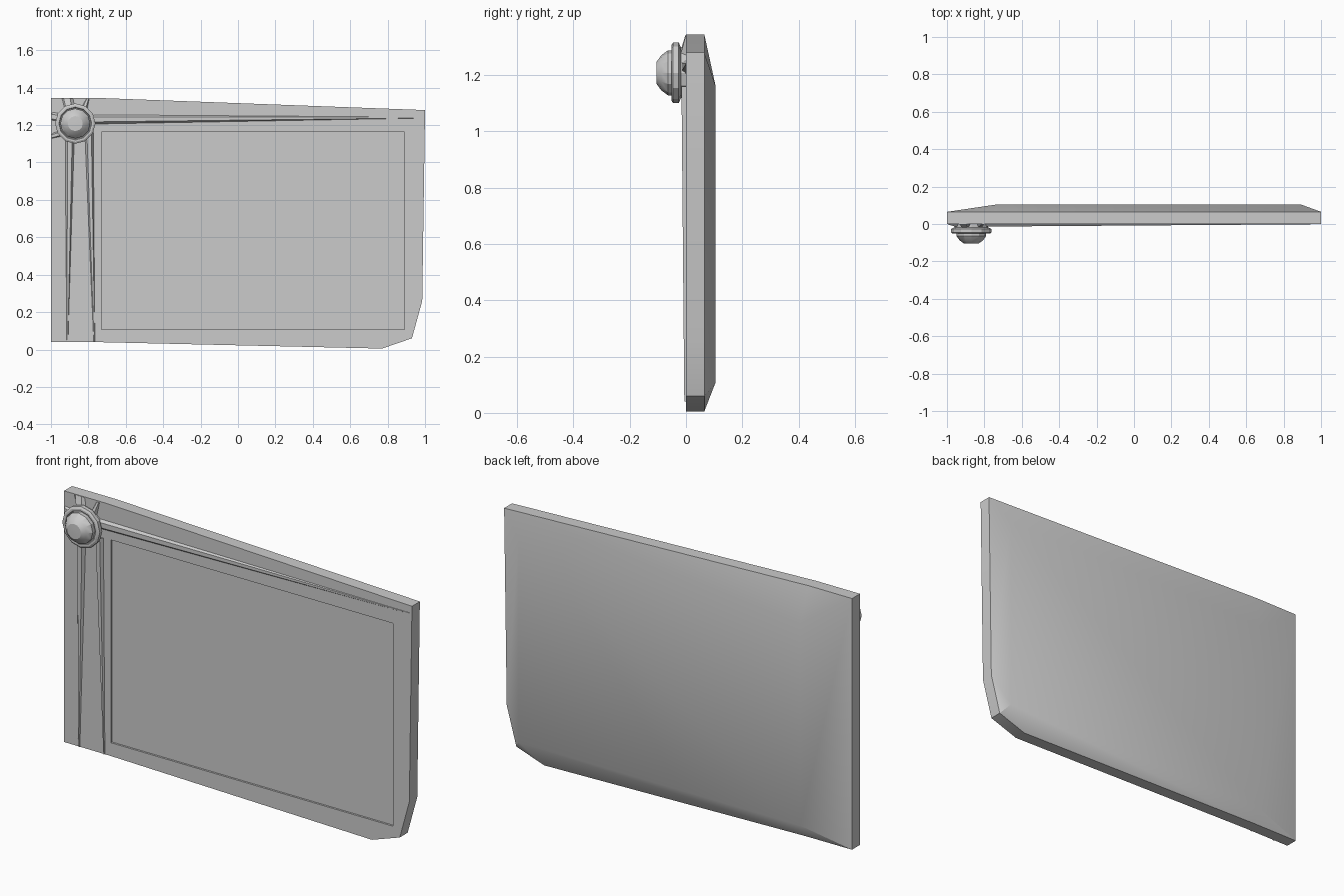
import bpy, bmesh, math
from mathutils import Vector

if "Cube" in bpy.data.objects:
    bpy.data.objects.remove(bpy.data.objects["Cube"])

def finish(name, bm, angle=30):
    bmesh.ops.recalc_face_normals(bm, faces=bm.faces[:])
    me = bpy.data.meshes.new(name)
    bm.to_mesh(me)
    bm.free()
    ob = bpy.data.objects.new(name, me)
    bpy.context.collection.objects.link(ob)
    bpy.ops.object.select_all(action='DESELECT')
    ob.select_set(True)
    bpy.context.view_layer.objects.active = ob
    bpy.ops.object.shade_smooth_by_angle(angle=math.radians(angle))
    return ob

# Panel: irregular outline, recessed front field, bulged bevelled back
outline = [(-1, .04), (-.73, .039), (.77, .005), (.93, .06),
           (.985, .26), (1, 1.28), (-.75, 1.345), (-1, 1.345)]
inner = [(-.73, .108), (.89, .108), (.89, 1.162), (-.73, 1.162)]
to_inner = [0, 0, 1, 1, 1, 2, 3, 3]   # inner corner each outline point joins

bm = bmesh.new()
def ring(pts, y):
    return [bm.verts.new((x, y, z)) for x, z in pts]

recess, lip = ring(inner, .01), ring(inner, 0)
front, side = ring(outline, 0), ring(outline, .065)
back = ring(inner, .105)
bm.faces.new(recess)
bm.faces.new(back)

def bridge(a, b, mapping):
    n = len(a)
    for i in range(n):
        j = (i + 1) % n
        vs = [a[i], a[j], b[mapping[j]], b[mapping[i]]]
        bm.faces.new(list(dict.fromkeys(vs)))

bridge(recess, lip, range(4))
bridge(front, lip, to_inner)
bridge(front, side, range(8))
bridge(side, back, to_inner)
finish("panel", bm)

# Folds: tapering ridges running out from the stud
def fold(name, a, b, tip, h0, h1, tip_w=.004):
    """Ridge from base edge a-b to a narrow tip, heights h0 to h1."""
    bm = bmesh.new()
    a, b, t = Vector(a), Vector(b), Vector(tip)
    d = (b - a).normalized() * tip_w
    rows = []
    for p, q, h in ((a, b, h0), (t - d, t + d, h1)):
        m = (p + q) / 2
        rows.append([bm.verts.new((v.x, y, v.y))
                     for v, y in ((p, .002), (p.lerp(m, .5), -h),
                                  (q.lerp(m, .5), -h), (q, .002))])
    for i in range(4):
        j = (i + 1) % 4
        bm.faces.new([rows[0][i], rows[0][j], rows[1][j], rows[1][i]])
    for r in rows:
        bm.faces.new(r)
    finish(name, bm, 20)

fold("fold_down_outer", (-.925, 1.16), (-.873, 1.16), (-.912, .04), .016, .006)
fold("fold_down_inner", (-.82, 1.16), (-.772, 1.16), (-.768, .04), .016, .006)
fold("fold_right", (-.82, 1.203), (-.82, 1.257), (.99, 1.24), .014, .001)
fold("fold_top_left", (-.93, 1.27), (-.87, 1.27), (-.915, 1.343), .024, .002, .035)
fold("fold_top_right", (-.85, 1.27), (-.81, 1.27), (-.805, 1.338), .02, .002, .01)
fold("fold_left_upper", (-.93, 1.21), (-.93, 1.26), (-.995, 1.245), .022, .002, .025)
fold("fold_left_lower", (-.93, 1.14), (-.93, 1.18), (-.995, 1.14), .022, .002, .015)

# Stud: faceted collar and domed cap, turned around the y axis
def lathe(name, profile, sides, angle, cx=-.87, cz=1.208):
    bm = bmesh.new()
    rings = []
    for r, y in profile:
        rings.append([bm.verts.new((cx + r * math.cos(2 * math.pi * i / sides), y,
                                    cz + r * math.sin(2 * math.pi * i / sides)))
                      for i in range(sides)])
    for a, b in zip(rings, rings[1:]):
        for i in range(sides):
            j = (i + 1) % sides
            bm.faces.new([a[i], a[j], b[j], b[i]])
    bm.faces.new(rings[0])
    bm.faces.new(rings[-1])
    finish(name, bm, angle)

lathe("stud_collar", [(.09, .003), (.09, -.018), (.108, -.026), (.108, -.046),
                      (.098, -.052), (.088, -.052), (.084, -.045)], 12, 25)
lathe("stud_cap", [(.08, -.035), (.08, -.064), (.062, -.088), (.04, -.104), (.012, -.105)], 12, 20)
